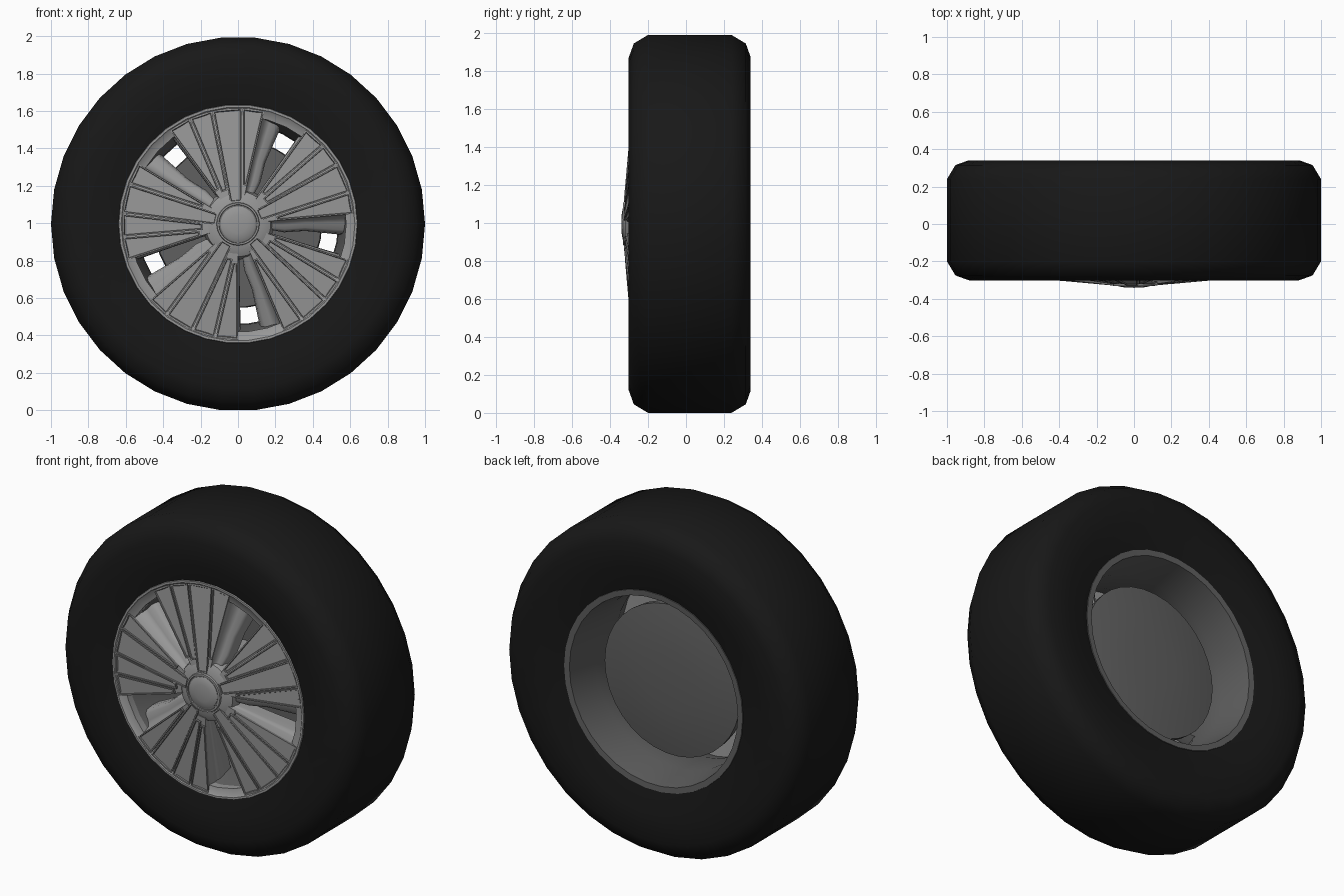
import bpy, bmesh, math
from mathutils import Vector

if "Cube" in bpy.data.objects:
    bpy.data.objects.remove(bpy.data.objects["Cube"])

N = 34            # sides of the round parts
CZ = 0.996        # axle height


def mat(name, v):
    m = bpy.data.materials.new(name)
    m.diffuse_color = (v, v, v, 1)
    m.use_nodes = True
    m.node_tree.nodes["Principled BSDF"].inputs["Base Color"].default_value = m.diffuse_color
    return m


RUBBER = mat("black rubber", 0.009)
SILVER = mat("silver grey", 0.31)
GROOVE = mat("groove grey", 0.17)
STEEL = mat("dark steel", 0.115)


def pt(r, deg, y):
    a = math.radians(deg)
    return Vector((r * math.cos(a), y, CZ + r * math.sin(a)))


def face_y(r):
    # shallow cone of the wheel face, hub furthest forward
    return -0.339 + 0.09 * r


def finish(bm, name, mats, smooth=35, recalc=True):
    if recalc:
        bmesh.ops.recalc_face_normals(bm, faces=bm.faces)
    me = bpy.data.meshes.new(name)
    bm.to_mesh(me)
    bm.free()
    ob = bpy.data.objects.new(name, me)
    bpy.context.collection.objects.link(ob)
    for m in mats:
        me.materials.append(m)
    if smooth:
        bpy.ops.object.select_all(action='DESELECT')
        ob.select_set(True)
        bpy.context.view_layer.objects.active = ob
        bpy.ops.object.shade_smooth_by_angle(angle=math.radians(smooth))
    return ob


def lathe(name, profile, m, closed=True, n=N, smooth=35):
    """Spin (radius, y) points about the axle; radius 0 makes a pole."""
    bm = bmesh.new()
    rings = []
    for r, y in profile:
        if r == 0:
            rings.append([bm.verts.new(pt(0, 0, y))] * n)
        else:
            rings.append([bm.verts.new(pt(r, 360 * i / n, y)) for i in range(n)])
    pairs = list(zip(rings, rings[1:]))
    if closed:
        pairs.append((rings[-1], rings[0]))
    for a, b in pairs:
        for i in range(n):
            j = (i + 1) % n
            vs = list(dict.fromkeys((a[i], a[j], b[j], b[i])))
            if len(vs) > 2:
                bm.faces.new(vs)
    return finish(bm, name, [m], smooth)


# tyre
lathe("tyre", [(0.632, -0.278), (0.74, -0.298), (0.88, -0.302), (0.955, -0.275), (1.0, -0.20),
               (1.0, 0.24), (0.955, 0.315), (0.885, 0.34), (0.74, 0.336), (0.592, 0.305),
               (0.57, 0.1), (0.60, -0.2)], RUBBER, smooth=50)
# rim barrel
lathe("rim_barrel", [(0.597, 0.295), (0.594, 0.310), (0.56, 0.308), (0.535, 0.10),
                     (0.54, -0.10), (0.585, -0.24), (0.61, -0.24), (0.58, 0.1)], STEEL)
# front lip
lathe("rim_lip", [(0.641, -0.272), (0.637, -0.287), (0.625, -0.287), (0.618, -0.280),
                  (0.578, -0.272), (0.578, -0.23), (0.63, -0.23)], SILVER)
# brake disc behind the spokes
lathe("brake_disc", [(0, 0.08), (0.445, 0.08), (0.45, 0.13), (0.33, 0.148),
                     (0.17, 0.158), (0, 0.161)], STEEL, closed=False, smooth=50)
# hub body, ring and cap
lathe("hub_body", [(0, -0.322), (0.13, -0.322), (0.175, -0.30), (0.19, -0.25),
                   (0.16, -0.15), (0.16, 0.1), (0, 0.1)], SILVER, closed=False)
lathe("hub_ring", [(0.118, -0.31), (0.112, -0.332), (0.103, -0.332), (0.099, -0.31)], SILVER)
lathe("hub_groove", [(0.101, -0.318), (0.101, -0.326), (0.09, -0.326), (0.09, -0.318)], GROOVE)
lathe("hub_cap", [(0, -0.341), (0.05, -0.339), (0.08, -0.334), (0.093, -0.328),
                  (0.093, -0.31)], SILVER, closed=False)

# sector layout in degrees, repeated five times
WEB = (-67, -18)
RADII = [0.16, 0.25, 0.36, 0.48, 0.60]


def grid_solid(bm, rows, thick):
    """Slab from rows of points, thickened backwards along y."""
    tops = [[bm.verts.new(p) for p in row] for row in rows]
    bots = [[bm.verts.new(p + Vector((0, thick, 0))) for p in row] for row in rows]
    h, w = len(rows), len(rows[0])
    for g in (tops, bots):
        for i in range(h - 1):
            for j in range(w - 1):
                bm.faces.new((g[i][j], g[i][j + 1], g[i + 1][j + 1], g[i + 1][j]))
    rim = [(i, 0) for i in range(h)] + [(h - 1, j) for j in range(1, w)]
    rim += [(i, w - 1) for i in range(h - 2, -1, -1)] + [(0, j) for j in range(w - 2, 0, -1)]
    for (a, b), (c, d) in zip(rim, rim[1:] + rim[:1]):
        bm.faces.new((tops[a][b], tops[c][d], bots[c][d], bots[a][b]))


# recessed web under the panels
bm = bmesh.new()
for k in range(5):
    grid_solid(bm, [[pt(r, 72 * k + WEB[0] + (WEB[1] - WEB[0]) * j / 6, face_y(r) + 0.014)
                     for j in range(7)] for r in RADII], 0.06)
finish(bm, "spoke_web", [SILVER])

# deep curved spokes dropping into each window, narrow wall on its other side
bm = bmesh.new()
for k in range(5):
    for edge, span in ((WEB[0], -11), (WEB[1], 1.5)):
        rows = []
        for i, r in enumerate(RADII):
            drop = 0.05 + 0.10 * i / 4
            rows.append([pt(r, 72 * k + edge + span * t * (1.4 if r < 0.3 else 1),
                            face_y(r) + 0.016 + drop * u)
                         for t, u in ((0, 0), (0.15, 0.4), (0.4, 0.5), (0.75, 0.55),
                                      (0.93, 0.7), (1, 1.0))])
        grid_solid(bm, rows, 0.05)
finish(bm, "deep_spoke", [SILVER], 50)

# raised panels: inner radius, inner angles, outer angles
PANELS = [(0.21, -67, -61, -67, -56.5),
          (0.122, -63, -34, -55.8, -41.5),
          (0.19, -37, -26.5, -40.8, -29.8),
          (0.21, -25.5, -18, -29.1, -18)]


def panel(bm, k, r0, a0, a1, b0, b1):
    r1 = 0.618
    pts = [pt(r0, 72 * k + a, face_y(r0)) for a in (a0, a1)]
    pts += [pt(r1, 72 * k + b1 + (b0 - b1) * t / 3, face_y(r1)) for t in range(4)]
    top = bm.faces.new([bm.verts.new(p) for p in pts])
    top.normal_update()
    if top.normal.y > 0:
        top.normal_flip()
    vs = list(top.verts)
    low = [bm.verts.new(v.co + Vector((0, 0.03, 0))) for v in vs]
    for i in range(len(vs)):
        j = (i + 1) % len(vs)
        side = bm.faces.new((vs[j], vs[i], low[i], low[j]))
        side.material_index = 1
    # raised border, then a dark step down to the flat centre
    bmesh.ops.inset_individual(bm, faces=[top], thickness=0.009)
    step = bmesh.ops.inset_individual(bm, faces=[top], thickness=0.004, depth=-0.006)
    for f in step["faces"]:
        f.material_index = 1


bm = bmesh.new()
for k in range(5):
    for p in PANELS:
        panel(bm, k, *p)
finish(bm, "face_panels", [SILVER, GROOVE], 0, recalc=False)
